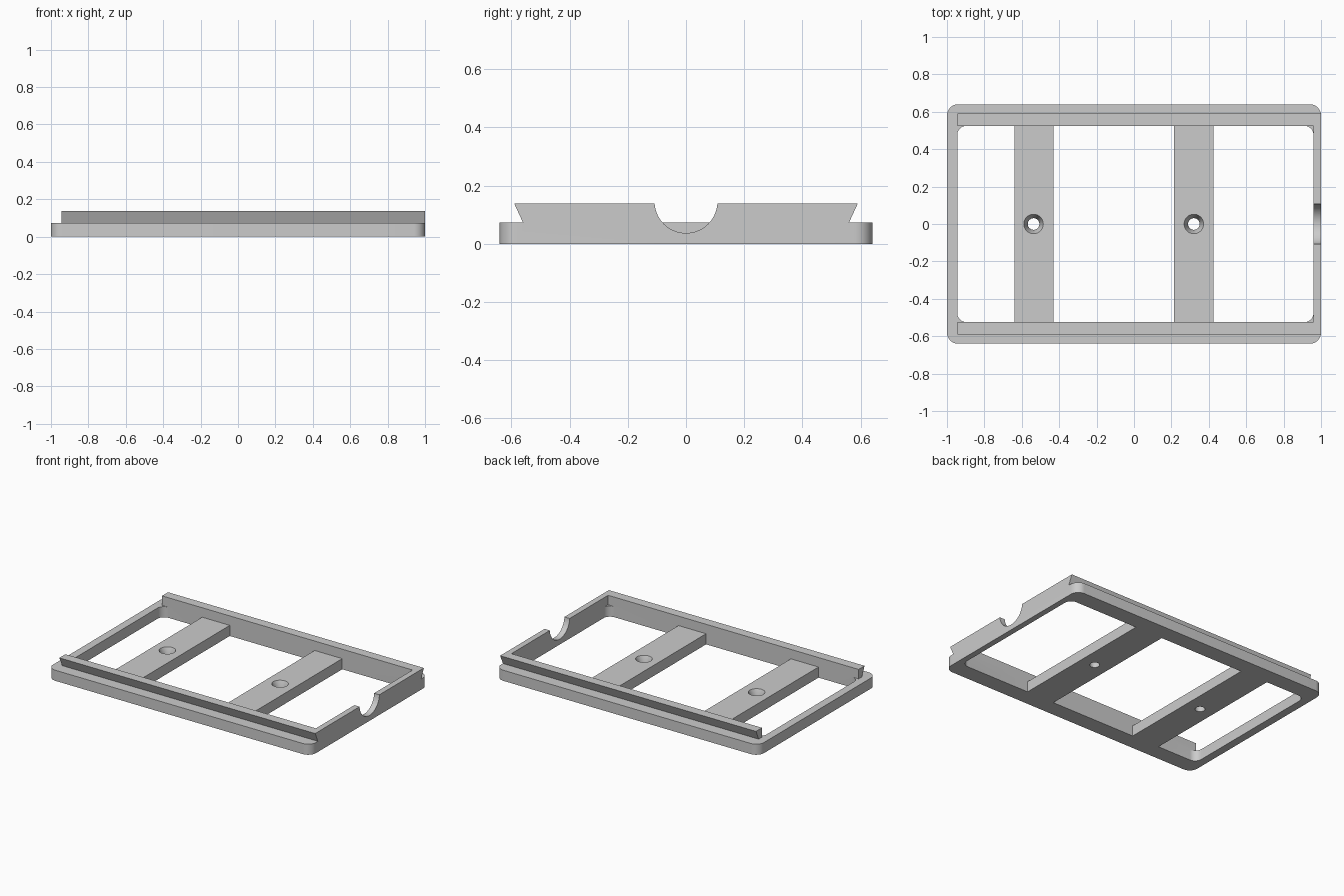
import bpy, bmesh, math

if "Cube" in bpy.data.objects:
    bpy.data.objects.remove(bpy.data.objects["Cube"], do_unlink=True)

grey = bpy.data.materials.new("light_grey")
grey.use_nodes = True
grey.diffuse_color = (0.6, 0.6, 0.6, 1)
grey.node_tree.nodes["Principled BSDF"].inputs["Base Color"].default_value = (0.6, 0.6, 0.6, 1)

TOP, DECK = 0.138, 0.073          # rail height, base height
INNER_L, INNER_R, INNER_Y = -0.945, 0.96, 0.525


def prism(name, points, offset):
    """Extrude a closed outline of 3D points along an offset."""
    bm = bmesh.new()
    face = bm.faces.new([bm.verts.new(p) for p in points])
    new = bmesh.ops.extrude_face_region(bm, geom=[face])["geom"]
    bmesh.ops.translate(bm, vec=offset,
                        verts=[v for v in new if isinstance(v, bmesh.types.BMVert)])
    bmesh.ops.recalc_face_normals(bm, faces=bm.faces)
    mesh = bpy.data.meshes.new(name)
    bm.to_mesh(mesh)
    bm.free()
    mesh.materials.append(grey)
    obj = bpy.data.objects.new(name, mesh)
    bpy.context.collection.objects.link(obj)
    return obj


def slab(name, x0, x1, y, z0, z1, r_left=0, r_right=0, steps=10):
    """Upright slab with rounded left and right corners."""
    points = []
    for quarter, (sx, sy) in enumerate([(1, 1), (-1, 1), (-1, -1), (1, -1)]):
        r = r_right if sx > 0 else r_left
        cx = x1 - r if sx > 0 else x0 + r
        n = steps if r else 0
        for i in range(n + 1):
            a = (quarter + (i / n if n else 0)) * math.pi / 2
            points.append((cx + r * math.cos(a), sy * (y - r) + r * math.sin(a), z0))
    return prism(name, points, (0, 0, z1 - z0))


def lathe_cutter(name, x, profile, steps=48):
    """Stacked rings of (radius, z) closed into a solid."""
    bm = bmesh.new()
    rings = [[bm.verts.new((x + r * math.cos(math.tau * i / steps),
                            r * math.sin(math.tau * i / steps), z))
              for i in range(steps)] for r, z in profile]
    for low, high in zip(rings, rings[1:]):
        for i in range(steps):
            j = (i + 1) % steps
            bm.faces.new((low[i], low[j], high[j], high[i]))
    bm.faces.new(rings[0])
    bm.faces.new(rings[-1])
    bmesh.ops.recalc_face_normals(bm, faces=bm.faces)
    mesh = bpy.data.meshes.new(name)
    bm.to_mesh(mesh)
    bm.free()
    mesh.materials.append(grey)
    obj = bpy.data.objects.new(name, mesh)
    bpy.context.collection.objects.link(obj)
    return obj


def combine(target, tool, operation):
    mod = target.modifiers.new(tool.name, "BOOLEAN")
    mod.operation, mod.solver, mod.object = operation, "EXACT", tool
    bpy.context.view_layer.objects.active = target
    bpy.ops.object.modifier_apply(modifier=mod.name)
    bpy.data.objects.remove(tool, do_unlink=True)


# Rounded base with a dovetail block on top
frame = slab("mounting_frame", -1, 1, 0.64, 0, DECK, 0.06, 0.06)
half = [(0.56, 0.05), (0.56, DECK), (0.59, TOP)]
outline = half + [(-y, z) for y, z in reversed(half)]
combine(frame, prism("dovetail", [(INNER_L, y, z) for y, z in outline],
                     (1 - INNER_L, 0, 0)), "UNION")

# Channel between the rails, open at the left end
combine(frame, slab("channel", -1.2, INNER_R, INNER_Y, DECK, 0.3), "DIFFERENCE")

# Three windows, leaving two crossbars
for x0, x1, rl, rr in [(INNER_L, -0.64, 0.05, 0), (-0.43, 0.215, 0, 0),
                       (0.425, INNER_R, 0, 0.05)]:
    combine(frame, slab("window", x0, x1, INNER_Y, -0.1, 0.1, rl, rr), "DIFFERENCE")

# Round notch in the right end wall
notch = [(0.9, 0.108 * math.cos(math.tau * i / 64), 0.145 + 0.108 * math.sin(math.tau * i / 64))
         for i in range(64)]
combine(frame, prism("notch", notch, (0.2, 0, 0)), "DIFFERENCE")

# Countersunk screw holes
for x in (-0.537, 0.32):
    combine(frame, lathe_cutter("screw_hole", x, [(0.031, -0.1), (0.031, 0.025),
                                                  (0.052, DECK), (0.052, 0.2)]), "DIFFERENCE")

bpy.ops.object.select_all(action="DESELECT")
frame.select_set(True)
bpy.context.view_layer.objects.active = frame
bpy.ops.object.shade_smooth_by_angle(angle=math.radians(25))
